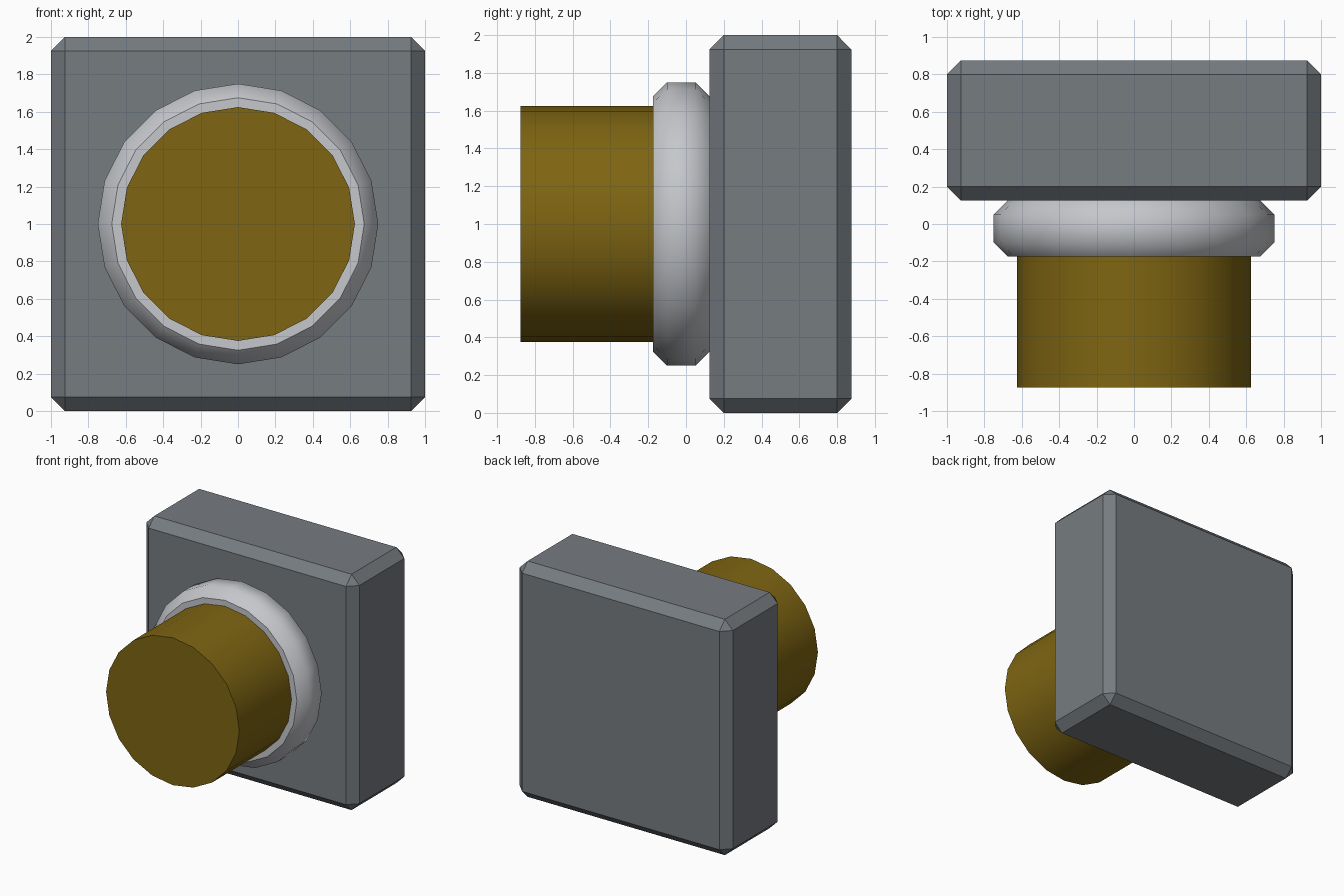
import bpy
import bmesh
from math import cos, sin, tau

SIDES = 20
CENTRE_Z = 1.0

cube = bpy.data.objects.get("Cube")
if cube:
    bpy.data.objects.remove(cube, do_unlink=True)


def make_material(name, rgb):
    mat = bpy.data.materials.new(name)
    mat.use_nodes = True
    colour = (*rgb, 1.0)
    mat.diffuse_color = colour
    mat.node_tree.nodes["Principled BSDF"].inputs["Base Color"].default_value = colour
    return mat


def add_object(name, bm, mat):
    bmesh.ops.recalc_face_normals(bm, faces=bm.faces[:])
    mesh = bpy.data.meshes.new(name)
    bm.to_mesh(mesh)
    bm.free()
    mesh.materials.append(mat)
    obj = bpy.data.objects.new(name, mesh)
    bpy.context.collection.objects.link(obj)
    return obj


def turned_part(name, profile, mat):
    """Turn (radius, y) points about the y axis: smooth sides, flat caps."""
    bm = bmesh.new()
    rings = [[bm.verts.new((r * cos(tau * i / SIDES), y, CENTRE_Z + r * sin(tau * i / SIDES)))
              for i in range(SIDES)] for r, y in profile]
    for a, b in zip(rings, rings[1:]):
        for i in range(SIDES):
            j = (i + 1) % SIDES
            bm.faces.new((a[i], a[j], b[j], b[i])).smooth = True
    for cap in (rings[0], rings[-1]):
        face = bm.faces.new(cap)
        face.smooth = False
        for edge in face.edges:
            edge.smooth = False
    return add_object(name, bm, mat)


slate = make_material("slate grey", (0.18, 0.20, 0.216))
silver = make_material("light grey", (0.56, 0.57, 0.60))
gold = make_material("dark gold", (0.21, 0.13, 0.006))

# Square base plate with chamfered edges
bm = bmesh.new()
bmesh.ops.create_cube(bm, size=1)
bmesh.ops.scale(bm, vec=(2, 0.75, 2), verts=bm.verts[:])
bmesh.ops.translate(bm, vec=(0, 0.5, CENTRE_Z), verts=bm.verts[:])
plate = add_object("base_plate", bm, slate)
bevel = plate.modifiers.new("chamfer", "BEVEL")
bevel.width = 0.075
bevel.segments = 1

# Chamfered collar and the round button it surrounds
turned_part("collar", [(0.675, -0.175), (0.75, -0.10), (0.75, 0.05), (0.675, 0.125)], silver)
turned_part("button", [(0.625, -0.875), (0.625, -0.15)], gold)
